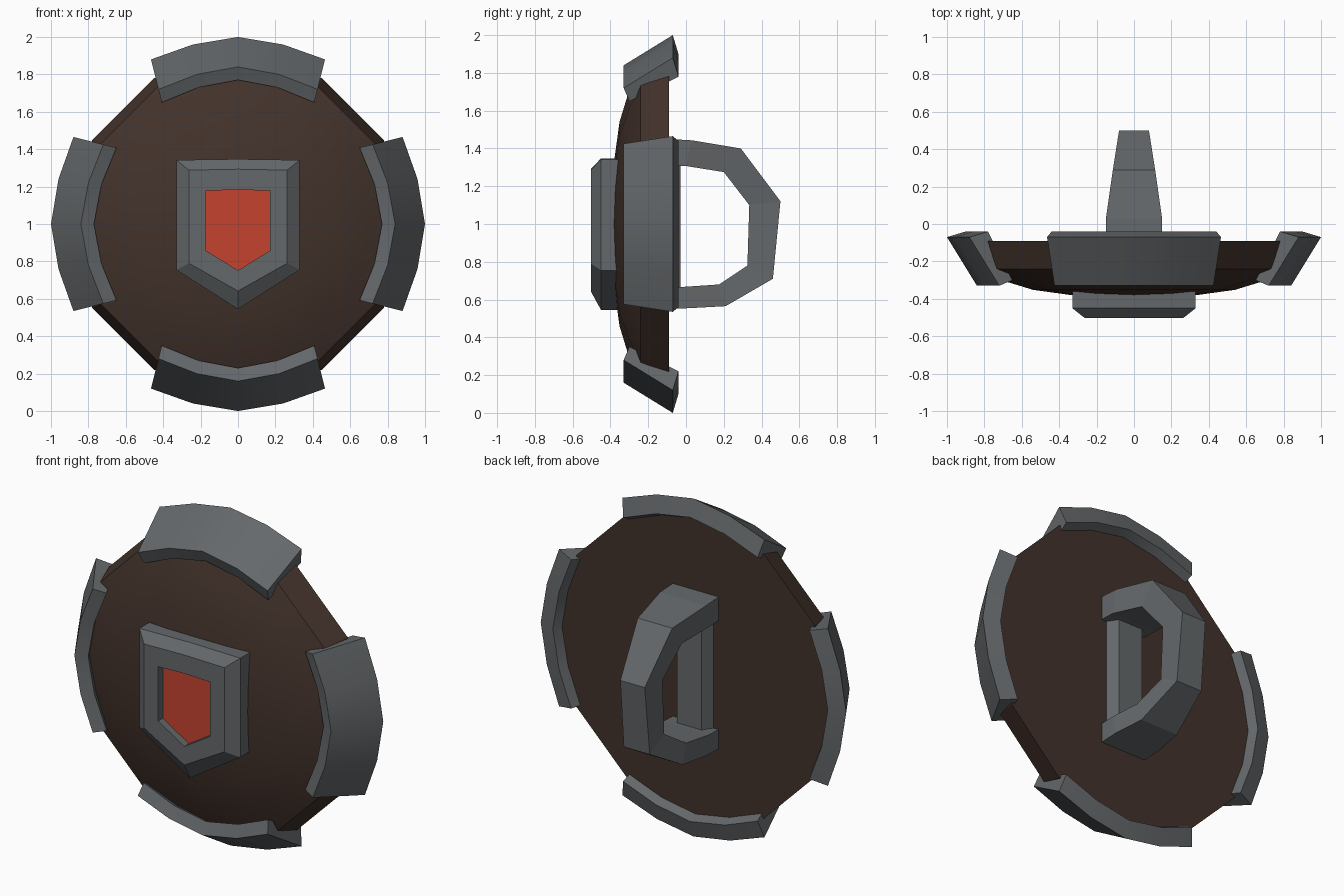
import bpy, bmesh, math
from mathutils import Matrix, Vector

if "Cube" in bpy.data.objects:
    bpy.data.objects.remove(bpy.data.objects["Cube"])


def material(name, rgb):
    m = bpy.data.materials.new(name)
    m.diffuse_color = (*rgb, 1)
    m.use_nodes = True
    m.node_tree.nodes["Principled BSDF"].inputs["Base Color"].default_value = m.diffuse_color
    return m


WOOD = material("dark wood", (0.055, 0.032, 0.024))
STEEL = material("grey steel", (0.128, 0.138, 0.145))
RED = material("red enamel", (0.56, 0.057, 0.028))


def loft(name, loops, mat, cap=True, ring=False, smooth=None):
    """Skin a list of equal-sized closed loops of points."""
    bm = bmesh.new()
    rows = [[bm.verts.new(p) for p in loop] for loop in loops]
    n = len(rows[0])
    pairs = list(zip(rows, rows[1:])) + ([(rows[-1], rows[0])] if ring else [])
    for a, b in pairs:
        for i in range(n):
            j = (i + 1) % n
            bm.faces.new((a[i], a[j], b[j], b[i]))
    if cap and not ring:
        bm.faces.new(rows[0])
        bm.faces.new(rows[-1][::-1])
    bmesh.ops.recalc_face_normals(bm, faces=bm.faces)
    me = bpy.data.meshes.new(name)
    bm.to_mesh(me)
    bm.free()
    me.materials.append(mat)
    ob = bpy.data.objects.new(name, me)
    bpy.context.collection.objects.link(ob)
    if smooth:
        bpy.ops.object.select_all(action='DESELECT')
        ob.select_set(True)
        bpy.context.view_layer.objects.active = ob
        bpy.ops.object.shade_smooth_by_angle(angle=math.radians(smooth))
    return ob


# Twelve-sided domed board: (radius, y) from back to front
profile = [(0.90, -0.09), (0.85, -0.24), (0.71, -0.30), (0.54, -0.352),
           (0.30, -0.385), (0.02, -0.40)]
loft("board", [[(r * math.cos(k * math.pi / 6), y, 1 + r * math.sin(k * math.pi / 6))
                for k in range(12)] for r, y in profile], WOOD, smooth=25)

# Four rim clamps: slanted bar bent along the rim, repeated every 90 degrees
section = [(-0.33, 0.84), (-0.07, 1.0), (-0.04, 0.90), (-0.30, 0.77)]
stations = [(-0.465, -0.25, 0.12), (-0.24, -0.125, 0.04), (0, 0, 0),
            (0.24, 0.125, 0.04), (0.465, 0.25, 0.12)]
for q, side in enumerate(("top", "left", "bottom", "right")):
    turn = Matrix.Rotation(-q * math.pi / 2, 3, 'Y')
    loops = [[turn @ Vector((x - lean * (1 - h), y, h - drop)) + Vector((0, 0, 1))
              for y, h in section] for x, lean, drop in stations]
    loft("rim_clamp_" + side, loops, STEEL, smooth=25)


# Emblem frame: pentagon loops from back edge, over the bevel, into the recess
def pentagon(w, top, side, tip, y):
    return [(-w, y, top), (0, y, top + 0.005), (w, y, top), (w, y, side),
            (0, y, tip), (-w, y, side)]


loft("emblem_frame", [pentagon(0.33, 1.342, 0.755, 0.545, -0.36),
                      pentagon(0.33, 1.342, 0.755, 0.545, -0.45),
                      pentagon(0.263, 1.288, 0.79, 0.642, -0.503),
                      pentagon(0.17, 1.178, 0.857, 0.752, -0.503),
                      pentagon(0.17, 1.178, 0.857, 0.752, -0.458)],
     STEEL, cap=False)
# Red plate at the bottom of the recess
loft("emblem_plate", [pentagon(0.17, 1.178, 0.857, 0.752, -0.455),
                      pentagon(0.17, 1.178, 0.857, 0.752, -0.46)], RED)

# Handle loop: outer (y, z), inner (y, z), half width
handle = [((-0.09, 1.45), (-0.09, 1.31), 0.15),
          ((0.03, 1.443), (0.0, 1.307), 0.15),
          ((0.29, 1.40), (0.20, 1.275), 0.113),
          ((0.50, 1.12), (0.335, 1.10), 0.08),
          ((0.46, 0.71), (0.325, 0.78), 0.085),
          ((0.21, 0.565), (0.175, 0.68), 0.124),
          ((0.03, 0.555), (0.0, 0.668), 0.15),
          ((-0.09, 0.55), (-0.09, 0.665), 0.15)]
loft("handle", [[(-w, *o), (w, *o), (w, *i), (-w, *i)] for o, i, w in handle], STEEL)

# Bevelled backing strip joining the two handle ends
loft("handle_strip", [[(-0.12, -0.095, z), (-0.08, -0.03, z), (0.08, -0.03, z),
                       (0.12, -0.095, z)] for z in (0.60, 1.38)], STEEL)
